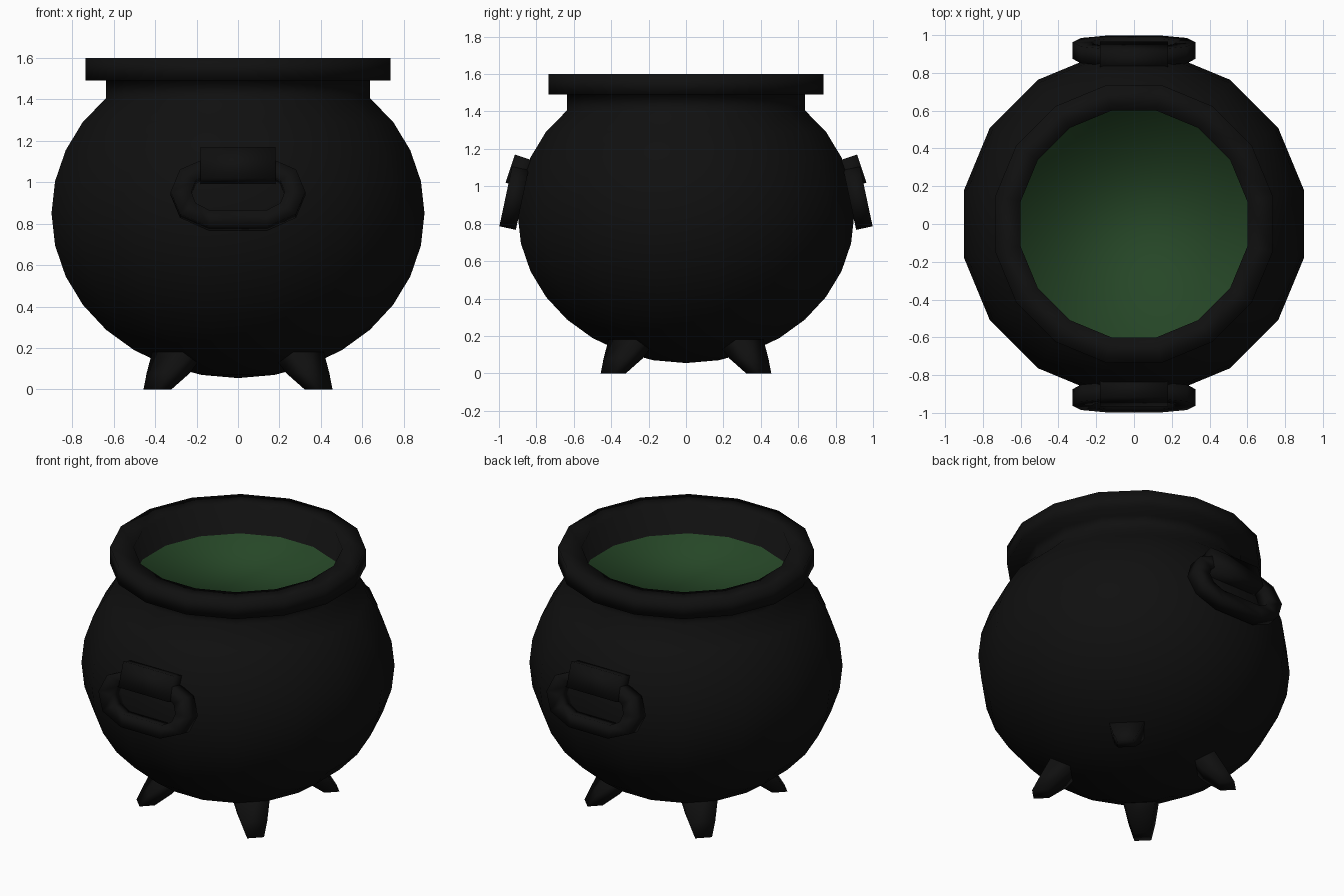
import bpy, bmesh
from math import sin, cos, pi, radians
from mathutils import Matrix, Vector

if "Cube" in bpy.data.objects:
    bpy.data.objects.remove(bpy.data.objects["Cube"])


def material(name, color):
    m = bpy.data.materials.new(name)
    m.use_nodes = True
    m.diffuse_color = color
    bsdf = next(n for n in m.node_tree.nodes if n.type == 'BSDF_PRINCIPLED')
    bsdf.inputs["Base Color"].default_value = color
    bsdf.inputs["Roughness"].default_value = 0.8
    return m


iron = material("black_iron", (0.005, 0.005, 0.005, 1))
brew = material("green_brew", (0.019, 0.062, 0.02, 1))


def finish(name, bm, mats, matrix=Matrix()):
    bmesh.ops.recalc_face_normals(bm, faces=bm.faces)
    mesh = bpy.data.meshes.new(name)
    bm.to_mesh(mesh)
    bm.free()
    mesh.transform(matrix)
    for m in mats:
        mesh.materials.append(m)
    mesh.polygons.foreach_set("use_smooth", [True] * len(mesh.polygons))
    ob = bpy.data.objects.new(name, mesh)
    bpy.context.collection.objects.link(ob)
    return ob


def bridge(bm, a, b):
    n = len(a)
    for i in range(n):
        bm.faces.new((a[i], a[(i + 1) % n], b[(i + 1) % n], b[i]))


# Pot: a faceted bowl with neck, flat rim and sunken liquid cap
SIDES = 16
step = 2 * pi / SIDES
profile = [(0.9 * sin(k * pi / 16), 0.85 - 0.795 * cos(k * pi / 16)) for k in range(1, 12)]
profile += [(0.637, 1.405), (0.637, 1.49), (0.735, 1.49), (0.735, 1.6), (0.6, 1.6), (0.6, 1.41)]
bm = bmesh.new()
rings = []
for r, z in profile:
    r /= cos(step / 2)
    rings.append([bm.verts.new((r * cos((i + 0.5) * step), r * sin((i + 0.5) * step), z))
                  for i in range(SIDES)])
for a, b in zip(rings, rings[1:]):
    bridge(bm, a, b)
pole = bm.verts.new((0, 0, 0.055))
for i in range(SIDES):
    bm.faces.new((pole, rings[0][(i + 1) % SIDES], rings[0][i]))
liquid = bm.faces.new(rings[-1])
liquid.material_index = 1
finish("pot", bm, [iron, brew])

# Four splayed feet on the diagonals
for i, name in enumerate(("back_left", "back_right", "front_right", "front_left")):
    bm = bmesh.new()
    loops = []
    for r0, r1, t, z in ((0.505, 0.595, 0.05, 0), (0.405, 0.545, 0.078, 0.08),
                         (0.27, 0.44, 0.12, 0.25)):
        loops.append([bm.verts.new(p) for p in
                      ((r0, -t, z), (r1, -t, z), (r1, t, z), (r0, t, z))])
    bridge(bm, loops[0], loops[1])
    bridge(bm, loops[1], loops[2])
    bm.faces.new(loops[0])
    bm.faces.new(loops[2])
    finish(name + "_foot", bm, [iron], Matrix.Rotation(pi / 4 + i * pi / 2, 4, 'Z'))


def mirrored_outline(quarter):
    # Reflect a quarter outline, given from side to top, into a closed loop
    half = quarter + [(-x, z) for x, z in reversed(quarter)]
    return half + [(x, -z) for x, z in reversed(half[1:-1])]


# Handles: a hanging ring and the lug that holds it
outer = mirrored_outline([(0.325, 0), (0.28, 0.11), (0.14, 0.172)])
inner = mirrored_outline([(0.225, 0), (0.205, 0.055), (0.14, 0.09)])
for side, turn in (("front", 0), ("back", pi)):
    spin = Matrix.Rotation(turn, 4, 'Z')

    bm = bmesh.new()
    loops = [[bm.verts.new((x, y, z)) for x, z in shape]
             for shape, y in ((outer, -0.045), (outer, 0.045), (inner, 0.045), (inner, -0.045))]
    for k in range(4):
        bridge(bm, loops[k], loops[(k + 1) % 4])
    place = Matrix.Translation((0, -0.918, 0.945)) @ Matrix.Rotation(radians(-12), 4, 'X')
    finish(side + "_handle_ring", bm, [iron], spin @ place)

    bm = bmesh.new()
    bmesh.ops.create_cube(bm, size=1)
    bmesh.ops.scale(bm, vec=Vector((0.36, 0.12, 0.158)), verts=bm.verts)
    place = Matrix.Translation((0, -0.883, 1.076)) @ Matrix.Rotation(radians(-18.4), 4, 'X')
    finish(side + "_handle_lug", bm, [iron], spin @ place)
